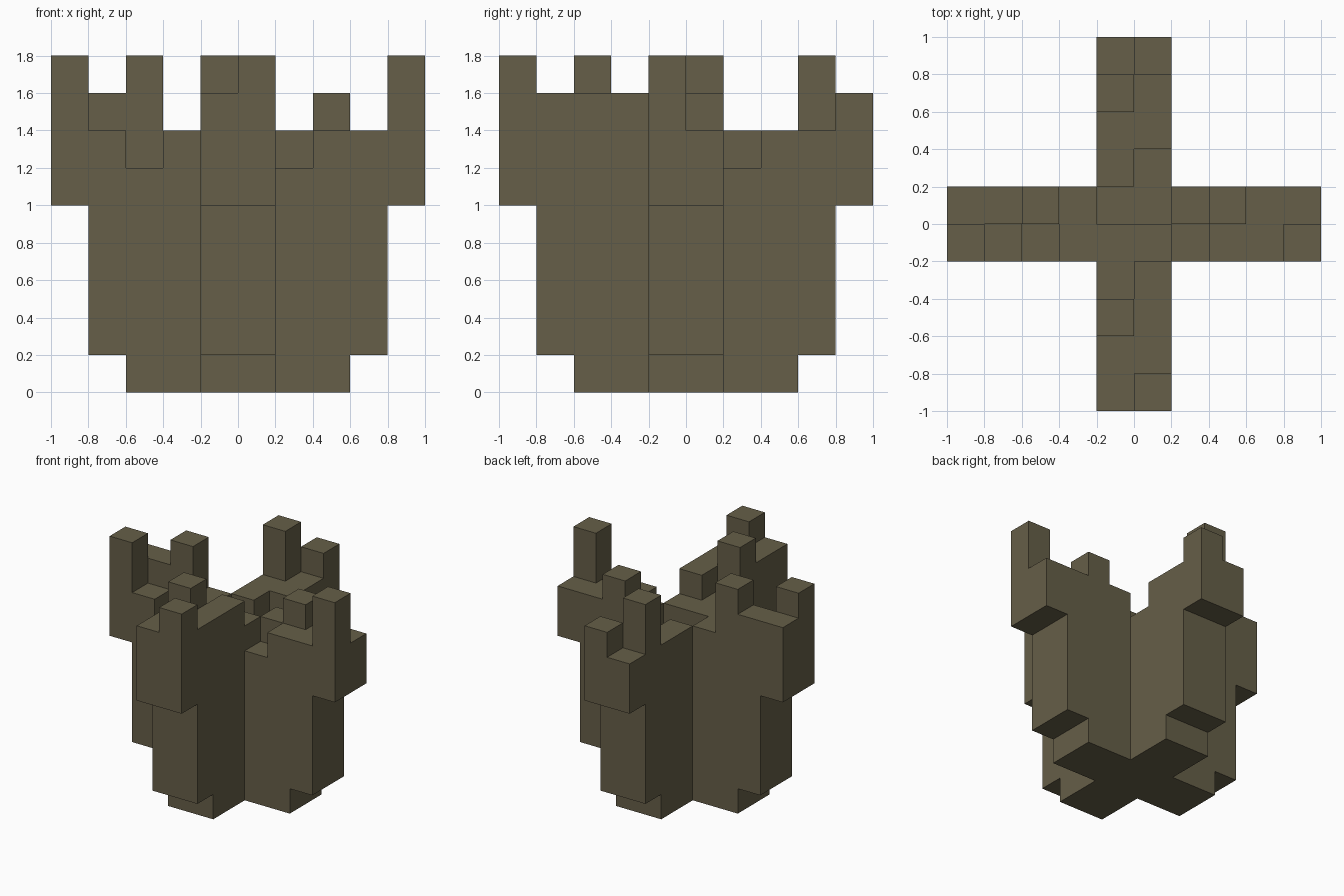
import bpy, bmesh
from mathutils import Vector

cube = bpy.data.objects.get("Cube")
if cube:
    bpy.data.objects.remove(cube, do_unlink=True)

C = 0.2  # block size

# Single flat colour
mat = bpy.data.materials.new("olive_brown")
mat.use_nodes = True
colour = (0.133, 0.114, 0.065, 1.0)
mat.diffuse_color = colour
bsdf = mat.node_tree.nodes["Principled BSDF"]
bsdf.inputs["Base Color"].default_value = colour
bsdf.inputs["Roughness"].default_value = 0.9

# Jagged top heights, in blocks, along each two-block-wide wall
CROSS_FRONT = [9, 7, 6, 7, 7, 7, 6, 7, 7, 9]   # y < 0, from -x to +x
CROSS_BACK = [8, 8, 9, 7, 6, 6, 7, 8, 7, 7]    # y > 0, from -x to +x
LONG_RIGHT = [8, 8, 9, 7, 7, 6, 7, 7, 9, 7]    # x < 0, from -y to +y
LONG_LEFT = [9, 8, 8, 8, 7, 6, 6, 7, 7, 8]     # x > 0, from -y to +y

heights = {}
for i in range(10):
    heights[(i - 5, -1)] = CROSS_FRONT[i]
    heights[(i - 5, 0)] = CROSS_BACK[i]
    heights[(-1, i - 5)] = LONG_RIGHT[i]
    heights[(0, i - 5)] = LONG_LEFT[i]


def underside(i, j):
    """Arms step outward: foot, body, then overhanging crown."""
    reach = max(abs(i + 0.5), abs(j + 0.5))
    return 0 if reach < 3 else 1 if reach < 4 else 5


# Solid blocks filling each column
blocks = {(i, j, k) for (i, j), h in heights.items()
          for k in range(underside(i, j), h)}

# Outer skin: one quad wherever a block meets open air
bm = bmesh.new()
for b in blocks:
    centre = Vector([n + 0.5 for n in b])
    for axis in range(3):
        for sign in (-1, 1):
            n = Vector((0, 0, 0))
            n[axis] = sign
            if tuple(int(b[a] + n[a]) for a in range(3)) in blocks:
                continue
            u = Vector((0, 0, 0))
            u[(axis + 1) % 3] = 1
            v = n.cross(u)
            bm.faces.new([bm.verts.new((centre + (n + u * s + v * t) / 2) * C)
                          for s, t in ((-1, -1), (1, -1), (1, 1), (-1, 1))])

# Weld and merge coplanar quads into clean flat faces
bmesh.ops.remove_doubles(bm, verts=bm.verts, dist=0.001)
bmesh.ops.dissolve_limit(bm, angle_limit=0.01, verts=bm.verts, edges=bm.edges)

mesh = bpy.data.meshes.new("jagged_cross_stump")
bm.to_mesh(mesh)
bm.free()
mesh.materials.append(mat)
stump = bpy.data.objects.new("jagged_cross_stump", mesh)
bpy.context.collection.objects.link(stump)
